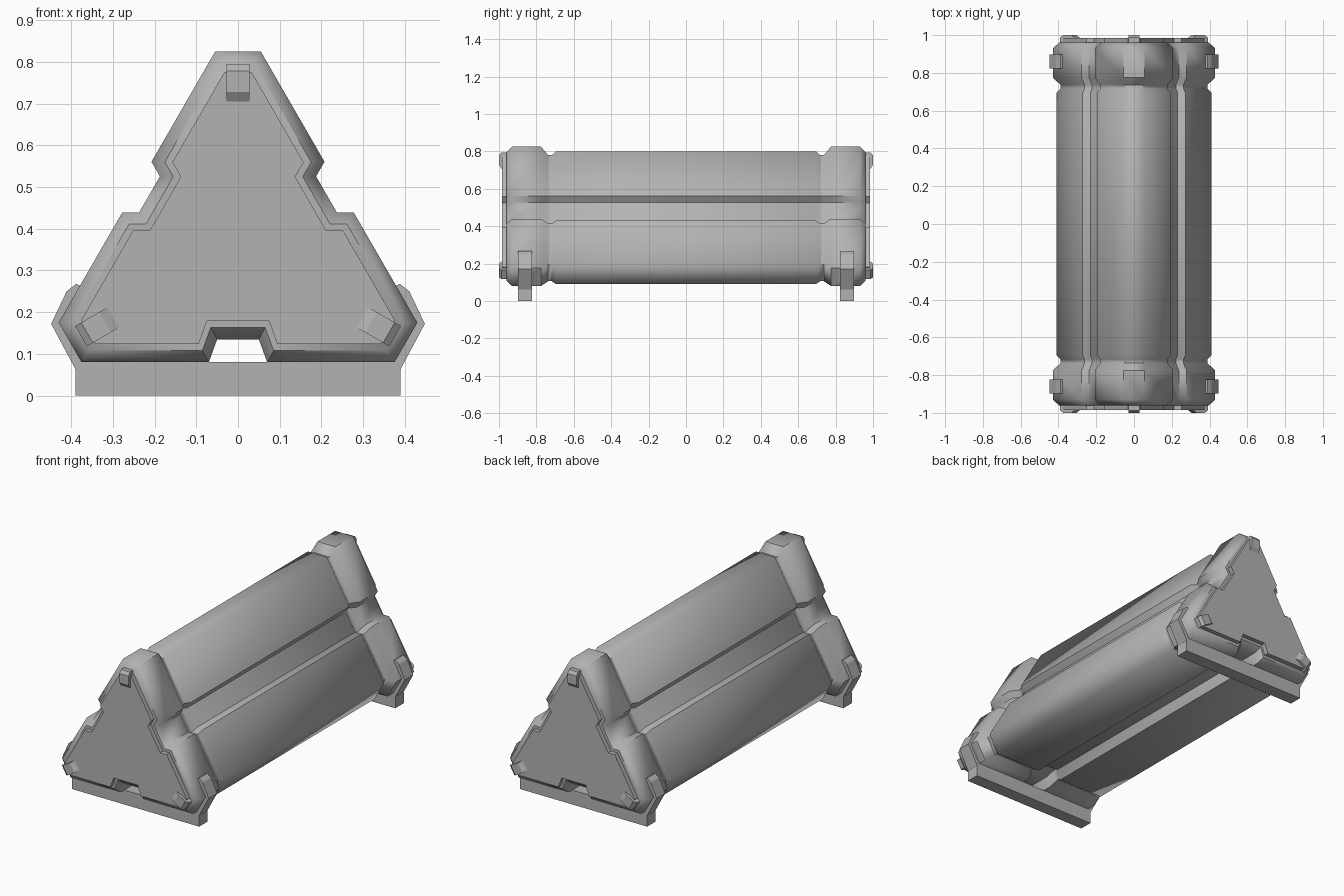
import bpy, bmesh
from math import sin, cos, radians, sqrt

if "Cube" in bpy.data.objects:
    bpy.data.objects.remove(bpy.data.objects["Cube"])

CZ = 0.36  # height of the long axis

grey = bpy.data.materials.new("dark_grey")
grey.diffuse_color = (0.45, 0.45, 0.45, 1)
grey.use_nodes = True
grey.node_tree.nodes["Principled BSDF"].inputs["Base Color"].default_value = grey.diffuse_color


def turn(p, deg):
    a = radians(deg)
    return (p[0] * cos(a) - p[1] * sin(a), p[0] * sin(a) + p[1] * cos(a))


def loft(name, rings, smooth=None):
    """Skin a list of equal-length 3D loops and cap both ends; smooth = sharp edge angle."""
    bm = bmesh.new()
    loops = [[bm.verts.new(p) for p in ring] for ring in rings]
    n = len(loops[0])
    for a, b in zip(loops, loops[1:]):
        for i in range(n):
            j = (i + 1) % n
            bm.faces.new((a[i], a[j], b[j], b[i]))
    bm.faces.new(loops[0])
    bm.faces.new(loops[-1])
    bmesh.ops.recalc_face_normals(bm, faces=bm.faces)
    if smooth:
        bm.normal_update()
        for f in bm.faces:
            f.smooth = True
        sharp = [e for e in bm.edges if e.calc_face_angle(0) > radians(smooth)]
        bmesh.ops.split_edges(bm, edges=sharp)
    mesh = bpy.data.meshes.new(name)
    bm.to_mesh(mesh)
    bm.free()
    mesh.materials.append(grey)
    ob = bpy.data.objects.new(name, mesh)
    bpy.context.collection.objects.link(ob)
    return ob


def section(y, a, t):
    """Corner-cut triangle with a groove in each side: a = side distance, t = corner distance."""
    half = -0.5 * (a - 0.5 * t) / (sqrt(3) / 2) + t * sqrt(3) / 2
    grow = 0.55 * (0.28 - a)
    w1, w2 = 0.07 + grow, 0.05 + grow
    pts = []
    for k in range(3):
        d = 0.055 if k == 0 else 0.035   # underside groove is deeper
        side = [(-half, -a), (-w1, -a), (-w2, d - a), (w2, d - a), (w1, -a), (half, -a)]
        pts += [turn(p, 120 * k) for p in side]
    return [(x, y, z + CZ) for x, z in pts]


# long casing with end collars and the neck grooves beside them
half_rings = [(0.96, 0.252, 0.435), (0.93, 0.28, 0.465), (0.775, 0.28, 0.465),
              (0.737, 0.254, 0.42), (0.717, 0.254, 0.42), (0.695, 0.27, 0.44)]
rings = [section(-y, a, t) for y, a, t in half_rings]
rings += [section(y, a, t) for y, a, t in reversed(half_rings)]
loft("casing", rings, 46)

for s, end in ((-1, "front"), (1, "back")):
    # end plate
    loft(end + "_plate", [section(s * y, 0.236, 0.415) for y in (0.95, 0.985)])

    # three latches on the plate corners: (depth y, radius)
    latch = [(0.95, 0.435), (0.987, 0.435), (1.0, 0.418), (1.0, 0.368), (0.98, 0.338), (0.95, 0.338)]
    for k in range(3):
        sides = []
        for x in (-0.028, 0.028):
            ring = []
            for y, r in latch:
                px, pz = turn((x, r), 120 * k)
                ring.append((px, s * y, pz + CZ))
            sides.append(ring)
        loft(f"{end}_latch_{k + 1}", sides)

    # foot bar across the bottom
    y0, y1 = s * 0.823, s * 0.897
    bar = [(-0.39, 0), (0.39, 0), (0.39, 0.06), (0.38, 0.08), (-0.38, 0.08), (-0.39, 0.06)]
    loft(end + "_foot", [[(x, y, z) for x, z in bar] for y in (y0, y1)])

    # hooks that rise from the foot around the lower corners
    hook = [(0.388, 0.06), (0.448, 0.172), (0.411, 0.25), (0.388, 0.268),
            (0.375, 0.262), (0.365, 0.23), (0.40, 0.172), (0.35, 0.07)]
    for m, side in ((-1, "left"), (1, "right")):
        loft(f"{end}_{side}_hook", [[(m * x, y, z) for x, z in hook] for y in (y0, y1)])
